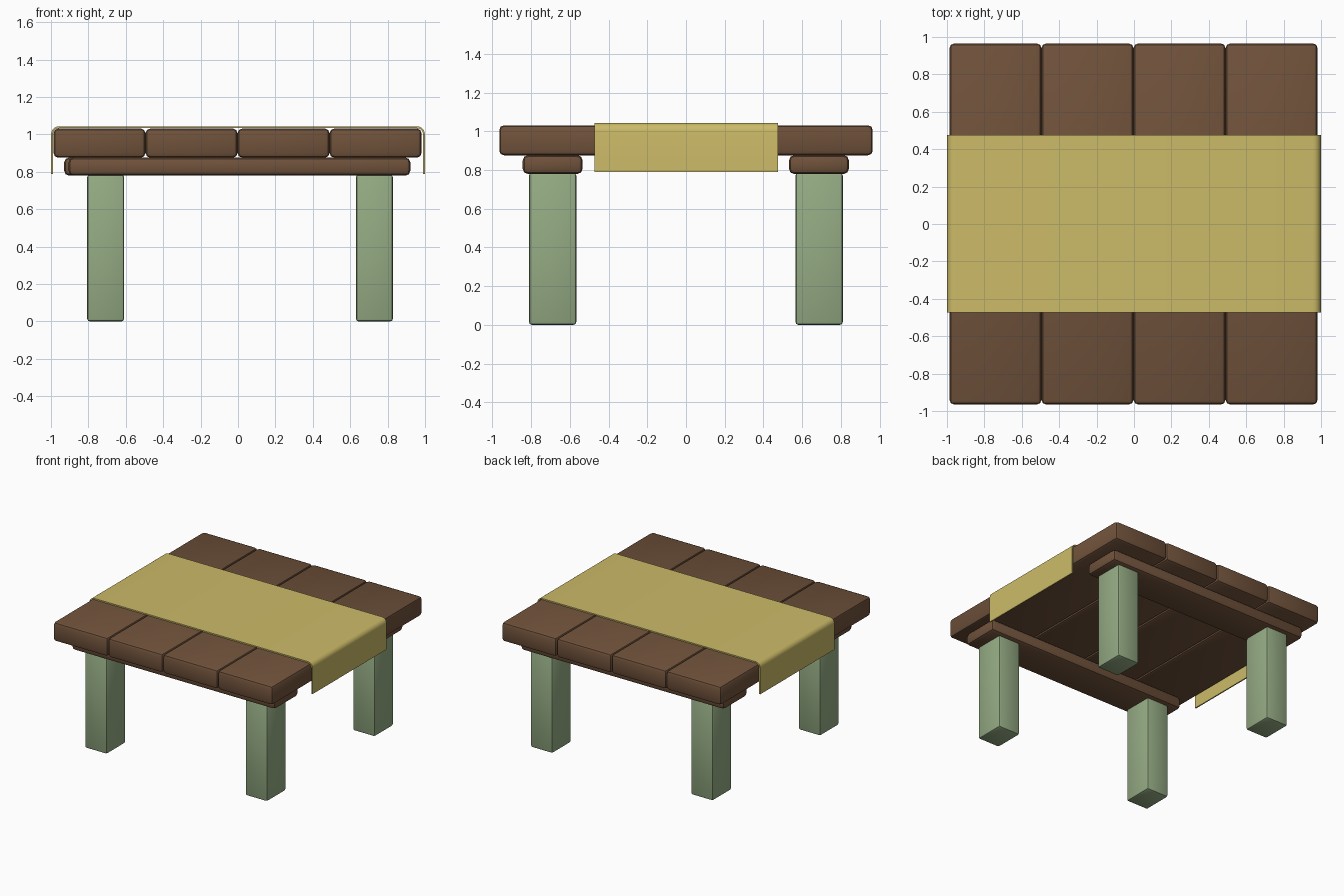
import bpy, bmesh, math

if "Cube" in bpy.data.objects:
    bpy.data.objects.remove(bpy.data.objects["Cube"])


def material(name, rgb):
    m = bpy.data.materials.new(name)
    lin = [((c / 255 + 0.055) / 1.055) ** 2.4 for c in rgb]
    m.diffuse_color = (*lin, 1)
    m.use_nodes = True
    m.node_tree.nodes["Principled BSDF"].inputs["Base Color"].default_value = m.diffuse_color
    return m


wood = material("brown wood", (112, 82, 59))
paint = material("sage green", (149, 172, 132))
fabric = material("straw yellow cloth", (204, 187, 104))


def finish(name, bm, mat):
    bmesh.ops.recalc_face_normals(bm, faces=bm.faces[:])
    me = bpy.data.meshes.new(name)
    bm.to_mesh(me)
    bm.free()
    me.materials.append(mat)
    ob = bpy.data.objects.new(name, me)
    bpy.context.collection.objects.link(ob)
    bpy.ops.object.select_all(action='DESELECT')
    ob.select_set(True)
    bpy.context.view_layer.objects.active = ob
    bpy.ops.object.shade_smooth_by_angle(angle=math.radians(35))
    return ob


def block(name, lo, hi, bevel, mat, segments=2):
    """Box between two corners with eased edges."""
    bm = bmesh.new()
    bmesh.ops.create_cube(bm, size=1)
    for v in bm.verts:
        v.co = [(lo[i] + hi[i]) / 2 + v.co[i] * (hi[i] - lo[i]) for i in range(3)]
    bmesh.ops.bevel(bm, geom=bm.edges[:], offset=bevel, segments=segments,
                    profile=0.5, affect='EDGES')
    return finish(name, bm, mat)


# Table top: four planks side by side
for i in range(4):
    x = -0.986 + i * 0.492
    block(f"top_plank_{i + 1}", (x, -0.965, 0.876), (x + 0.491, 0.965, 1.031), 0.024, wood)

# Support rails under the planks, slightly offset from each other
block("front_rail", (-0.906, -0.844, 0.779), (0.922, -0.534, 0.877), 0.028, wood)
block("back_rail", (-0.93, 0.532, 0.779), (0.898, 0.842, 0.877), 0.028, wood)

# Four legs
for xn, x0 in (("left", -0.806), ("right", 0.631)):
    for yn, y0 in (("front", -0.811), ("back", 0.566)):
        block(f"{yn}_{xn}_leg", (x0, y0, 0), (x0 + 0.197, y0 + 0.244, 0.785), 0.014, paint)


# Cloth runner draped over the top: thin sheet with rounded folds
def drape(half_width, top, radius, bottom):
    pts = [(-half_width, bottom)]
    for side in (-1, 1):
        for k in range(7):
            a = math.radians(90 * k / 6)
            if side > 0:
                a = math.pi / 2 - a
            pts.append((side * (half_width - radius + radius * math.cos(a)),
                        top - radius + radius * math.sin(a)))
    return pts + [(half_width, bottom)]


outline = drape(0.999, 1.043, 0.042, 0.789) + drape(0.989, 1.033, 0.032, 0.789)[::-1]
bm = bmesh.new()
rings = [[bm.verts.new((x, y, z)) for x, z in outline] for y in (-0.474, 0.476)]
n = len(outline)
for i in range(n):
    j = (i + 1) % n
    bm.faces.new((rings[0][i], rings[0][j], rings[1][j], rings[1][i]))
for ring in rings:
    for i in range(n // 2 - 1):
        bm.faces.new((ring[i], ring[i + 1], ring[n - 2 - i], ring[n - 1 - i]))
finish("table_runner", bm, fabric)
